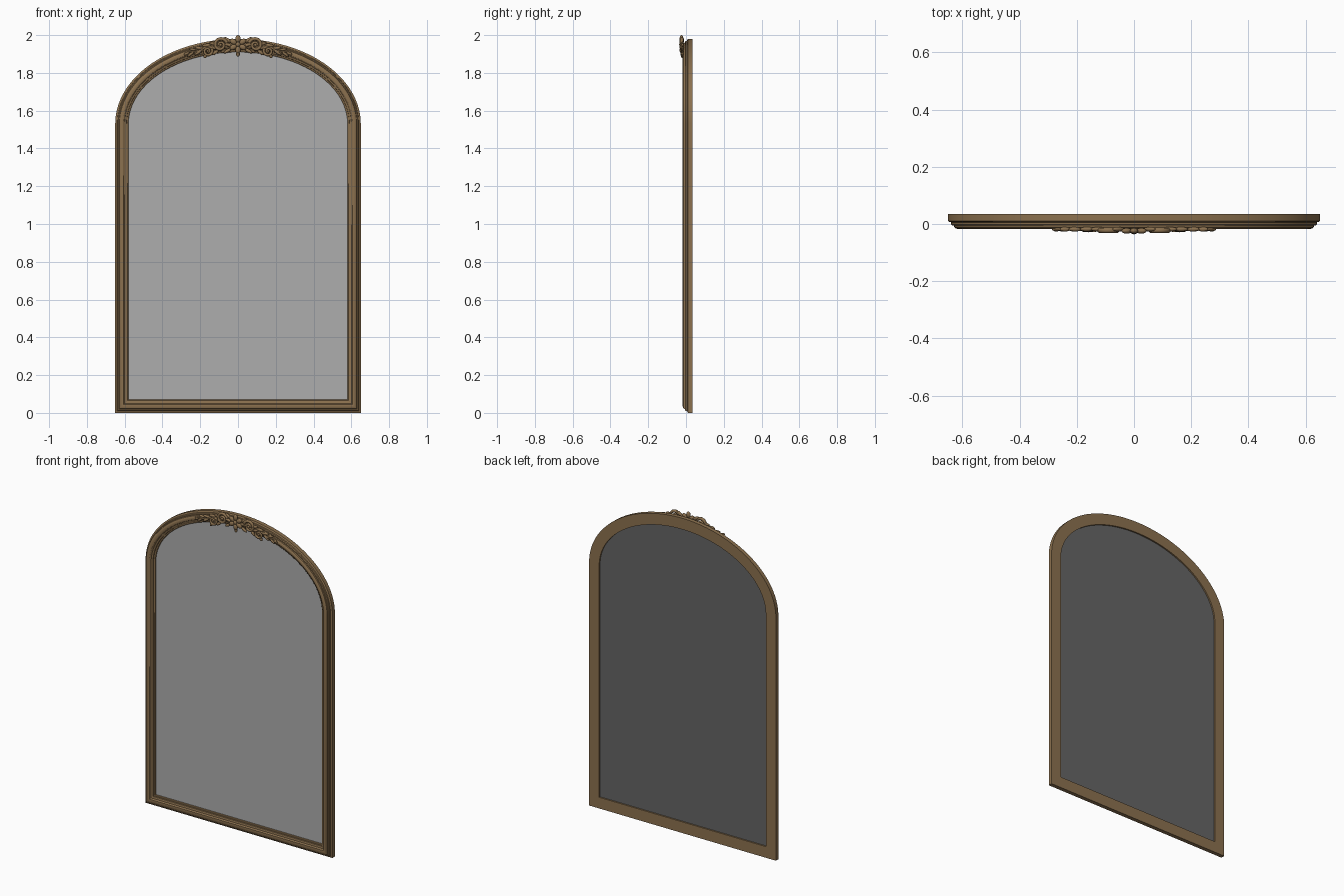
import bpy, bmesh, math
from mathutils import Matrix, Vector

if "Cube" in bpy.data.objects:
    bpy.data.objects.remove(bpy.data.objects["Cube"])


def material(name, rgb):
    m = bpy.data.materials.new(name)
    m.diffuse_color = (*rgb, 1)
    m.use_nodes = True
    m.node_tree.nodes["Principled BSDF"].inputs["Base Color"].default_value = m.diffuse_color
    return m


BRONZE = material("antique_bronze", (0.26, 0.165, 0.078))
SILVER = material("mirror_silver", (0.42, 0.42, 0.42))
BACKING = material("dark_backing", (0.13, 0.13, 0.13))


def finish(bm, name, mats, angle=35):
    bmesh.ops.recalc_face_normals(bm, faces=bm.faces)
    me = bpy.data.meshes.new(name)
    bm.to_mesh(me)
    bm.free()
    ob = bpy.data.objects.new(name, me)
    bpy.context.collection.objects.link(ob)
    for m in mats:
        me.materials.append(m)
    bpy.ops.object.select_all(action='DESELECT')
    ob.select_set(True)
    bpy.context.view_layer.objects.active = ob
    bpy.ops.object.shade_smooth_by_angle(angle=math.radians(angle))
    return ob


# Arched outline, inset by d from the outer edge
W, SPRING, RISE, SEG = 0.65, 1.53, 0.45, 72


def outline(d, y):
    pts = [(-(W - d), y, d), (W - d, y, d)]
    for i in range(SEG + 1):
        a = math.pi * i / SEG
        pts.append(((W - d) * math.cos(a), y, SPRING + (RISE - d) * math.sin(a)))
    return pts


# Moulded frame: profile of (inset, depth) swept round the outline
profile = [(0, 0.035), (0, 0.010), (0.004, 0.007), (0.010, 0.006), (0.011, -0.002),
           (0.015, -0.006), (0.020, -0.006), (0.022, -0.012), (0.028, -0.016),
           (0.036, -0.018), (0.044, -0.016), (0.049, -0.011), (0.050, -0.007),
           (0.055, -0.006), (0.060, -0.003), (0.061, 0.002), (0.066, 0.003),
           (0.070, 0.007), (0.070, 0.035)]
bm = bmesh.new()
rings = [[bm.verts.new(p) for p in outline(d, y)] for d, y in profile]
for k in range(len(rings)):
    a, b = rings[k], rings[(k + 1) % len(rings)]
    n = len(a)
    for i in range(n):
        j = (i + 1) % n
        bm.faces.new((a[i], a[j], b[j], b[i]))
finish(bm, "frame", [BRONZE], 30)

# Mirror plate: silver front, dark back
bm = bmesh.new()
f = [bm.verts.new(p) for p in outline(0.069, 0.012)]
b = [bm.verts.new(p) for p in outline(0.069, 0.026)]
bm.faces.new(f)
bm.faces.new(b[::-1])
for i in range(len(f)):
    j = (i + 1) % len(f)
    bm.faces.new((f[i], f[j], b[j], b[i]))
for face in bm.faces:
    if face.calc_center_median().y > 0.015:
        face.material_index = 1
finish(bm, "mirror_plate", [SILVER, BACKING])


# Ornament helpers
def blob(bm, x, y, z, rx, ry, rz, turn=0):
    m = (Matrix.Translation((x, y, z)) @ Matrix.Rotation(-turn, 4, 'Y')
         @ Matrix.Diagonal((rx, ry, rz, 1)))
    bmesh.ops.create_uvsphere(bm, u_segments=16, v_segments=10, radius=1, matrix=m)


def tube(bm, path, r0, r1, y, depth=1.0, sides=10):
    prev = None
    n = len(path)
    for i, (x, z) in enumerate(path):
        p, q = path[max(i - 1, 0)], path[min(i + 1, n - 1)]
        t = Vector((q[0] - p[0], q[1] - p[1])).normalized()
        r = r0 + (r1 - r0) * i / (n - 1)
        ring = []
        for k in range(sides):
            a = 2 * math.pi * k / sides
            c = math.cos(a) * r
            ring.append(bm.verts.new((x - t.y * c, y + math.sin(a) * r * depth, z + t.x * c)))
        if prev:
            for k in range(sides):
                j = (k + 1) % sides
                bm.faces.new((prev[k], prev[j], ring[j], ring[k]))
        if i in (0, n - 1):
            bm.faces.new(ring)
        prev = ring


def spiral(cx, cz, r0, r1, start, turns, s, n=40):
    out = []
    for i in range(n + 1):
        t = i / n
        a = start + turns * 2 * math.pi * t
        r = r0 + (r1 - r0) * t
        out.append((s * (cx + r * math.cos(a)), cz + r * math.sin(a)))
    return out


def crest(x):
    return SPRING + 0.415 * math.sqrt(1 - (x / 0.615) ** 2)


# Central flower
bm = bmesh.new()
for i in range(6):
    a = math.pi / 2 + i * math.pi / 3
    blob(bm, 0.029 * math.cos(a), -0.024, 1.951 + 0.029 * math.sin(a), 0.020, 0.010, 0.014, a)
blob(bm, 0, -0.026, 1.951, 0.013, 0.010, 0.013)
blob(bm, 0, -0.020, 1.900, 0.010, 0.009, 0.014)
finish(bm, "crest_flower", [BRONZE], 60)

# Scrolls and trailing leaves on each side
for s, side in ((-1, "left"), (1, "right")):
    bm = bmesh.new()
    tube(bm, spiral(0.093, 1.948, 0.036, 0.008, math.pi * 0.9, -1.5, s), 0.009, 0.006, -0.022, 1.1)
    blob(bm, s * 0.093, -0.022, 1.948, 0.009, 0.010, 0.009)
    tube(bm, spiral(0.160, 1.915, 0.025, 0.006, math.pi * 0.8, 1.4, s), 0.008, 0.005, -0.020, 1.1)
    blob(bm, s * 0.160, -0.020, 1.915, 0.007, 0.009, 0.007)
    finish(bm, "scroll_" + side, [BRONZE], 60)

    bm = bmesh.new()
    stem = [(s * (0.04 + 0.24 * i / 20), crest(0.04 + 0.24 * i / 20)
             + 0.008 * math.sin(i * 0.75)) for i in range(21)]
    tube(bm, stem, 0.009, 0.004, -0.018)
    # x, offset from the crest line, length, width, angle
    for x, dz, ln, wd, deg in ((0.055, 0.030, 0.024, 0.010, 35), (0.055, -0.026, 0.024, 0.009, -30),
                               (0.125, 0.018, 0.026, 0.010, 10), (0.120, -0.028, 0.022, 0.009, -35),
                               (0.165, 0.016, 0.024, 0.009, -5), (0.172, -0.038, 0.014, 0.009, -60),
                               (0.205, 0.010, 0.024, 0.008, 5), (0.210, -0.012, 0.024, 0.008, -35),
                               (0.240, 0.012, 0.020, 0.007, 10), (0.250, -0.010, 0.022, 0.007, -40),
                               (0.272, 0.000, 0.016, 0.007, -25)):
        blob(bm, s * x, -0.018, crest(x) + dz, ln, 0.008, wd, s * math.radians(deg))
    finish(bm, "leaves_" + side, [BRONZE], 60)
